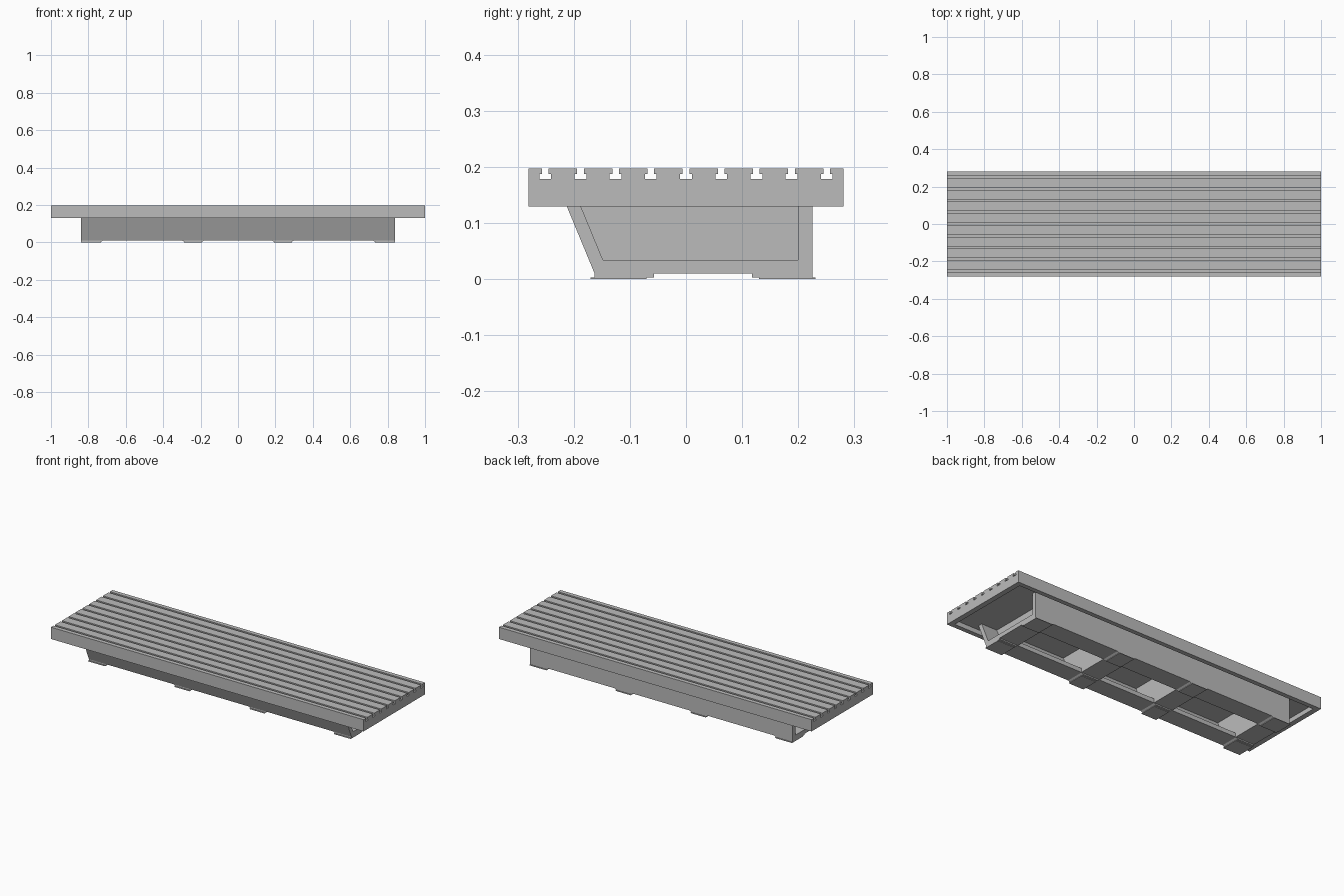
import bpy, bmesh
from mathutils import Vector

cube = bpy.data.objects.get("Cube")
if cube:
    bpy.data.objects.remove(cube, do_unlink=True)

metal = bpy.data.materials.new("machined_grey")
metal.use_nodes = True
GREY = (0.5, 0.5, 0.5, 1)
metal.diffuse_color = GREY
metal.node_tree.nodes["Principled BSDF"].inputs["Base Color"].default_value = GREY


def prism(name, outline, start, end, axis="x"):
    """Extrude an outline: (y, z) points along x, or (x, z) points along y."""
    bm = bmesh.new()
    place = (lambda a, b: (start, a, b)) if axis == "x" else (lambda a, b: (a, start, b))
    face = bm.faces.new([bm.verts.new(place(a, b)) for a, b in outline])
    out = bmesh.ops.extrude_face_region(bm, geom=[face])
    step = Vector((end - start, 0, 0) if axis == "x" else (0, end - start, 0))
    bmesh.ops.translate(bm, vec=step,
                        verts=[g for g in out["geom"] if isinstance(g, bmesh.types.BMVert)])
    bmesh.ops.recalc_face_normals(bm, faces=bm.faces)
    mesh = bpy.data.meshes.new(name)
    bm.to_mesh(mesh)
    bm.free()
    mesh.materials.append(metal)
    obj = bpy.data.objects.new(name, mesh)
    bpy.context.collection.objects.link(obj)
    return obj


def box(name, x0, x1, y0, y1, z0, z1):
    return prism(name, [(y0, z0), (y1, z0), (y1, z1), (y0, z1)], x0, x1)


def cut(target, cutter):
    """Subtract the cutter from the target, then discard the cutter."""
    cutter.hide_render = True
    mod = target.modifiers.new("cut", "BOOLEAN")
    mod.operation = "DIFFERENCE"
    mod.solver = "EXACT"
    mod.object = cutter
    bpy.context.view_layer.objects.active = target
    bpy.ops.object.modifier_apply(modifier=mod.name)
    bpy.data.objects.remove(cutter, do_unlink=True)


# Table: slab with nine lengthwise T-slots and a shallow recess underneath
HALF, TOP, BOTTOM, CEILING = 0.281, 0.197, 0.129, 0.155
profile = [(-HALF, BOTTOM), (-HALF, TOP)]
for i in range(-4, 5):
    y = i * 0.0627
    half_slot = [(0.006, TOP), (0.006, 0.187), (0.0105, 0.187), (0.0105, 0.178)]
    profile += [(y - w, z) for w, z in half_slot]
    profile += [(y + w, z) for w, z in reversed(half_slot)]
profile += [(HALF, TOP), (HALF, BOTTOM)]
table = prism("slotted_table", profile, -1, 1)
cut(table, box("recess_cutter", -0.97, 0.97, -0.255, 0.255, 0.1, CEILING))

# Saddle: open channel with a sloping front wall, reaching the recess ceiling
channel = [(-0.163, 0.01), (0.225, 0.01), (0.225, CEILING), (0.2, CEILING),
           (0.2, 0.034), (-0.148, 0.034), (-0.198, CEILING), (-0.223, CEILING)]
saddle = prism("saddle_channel", channel, -0.84, 0.84)
for x0, x1 in ((-0.72, -0.3), (-0.18, 0.18), (0.3, 0.72)):
    cut(saddle, box("opening_cutter", x0, x1, -0.057, 0.118, 0, 0.06))

# Cross ribs inside the channel
rib = [(-0.148, 0.034), (0.2, 0.034), (0.2, CEILING), (-0.198, CEILING)]
for side, sign in (("right", -1), ("left", 1)):
    prism(side + "_inner_rib", rib, sign * 0.18, sign * 0.3)
    prism(side + "_outer_rib", rib, sign * 0.72, sign * 0.74)

# Pads with tapered sides, each on a thin way plate
for row, y0, y1, p0, p1 in (("front", -0.163, -0.057, -0.17, -0.07),
                            ("back", 0.118, 0.225, 0.13, 0.231)):
    for side, sign in (("right", -1), ("left", 1)):
        for place, a, b, ta, tb in (("inner", 0.18, 0.3, 0.012, 0.012),
                                    ("outer", 0.72, 0.84, 0.012, 0)):
            label = f"{row}_{side}_{place}"
            pad = [(sign * a, 0.011), (sign * b, 0.011),
                   (sign * (b - tb), 0.003), (sign * (a + ta), 0.003)]
            prism(label + "_pad", pad, y0, y1, "y")
            ends = sorted((sign * (a + ta), sign * (b - tb)))
            box(label + "_way_plate", *ends, p0, p1, 0, 0.003)
